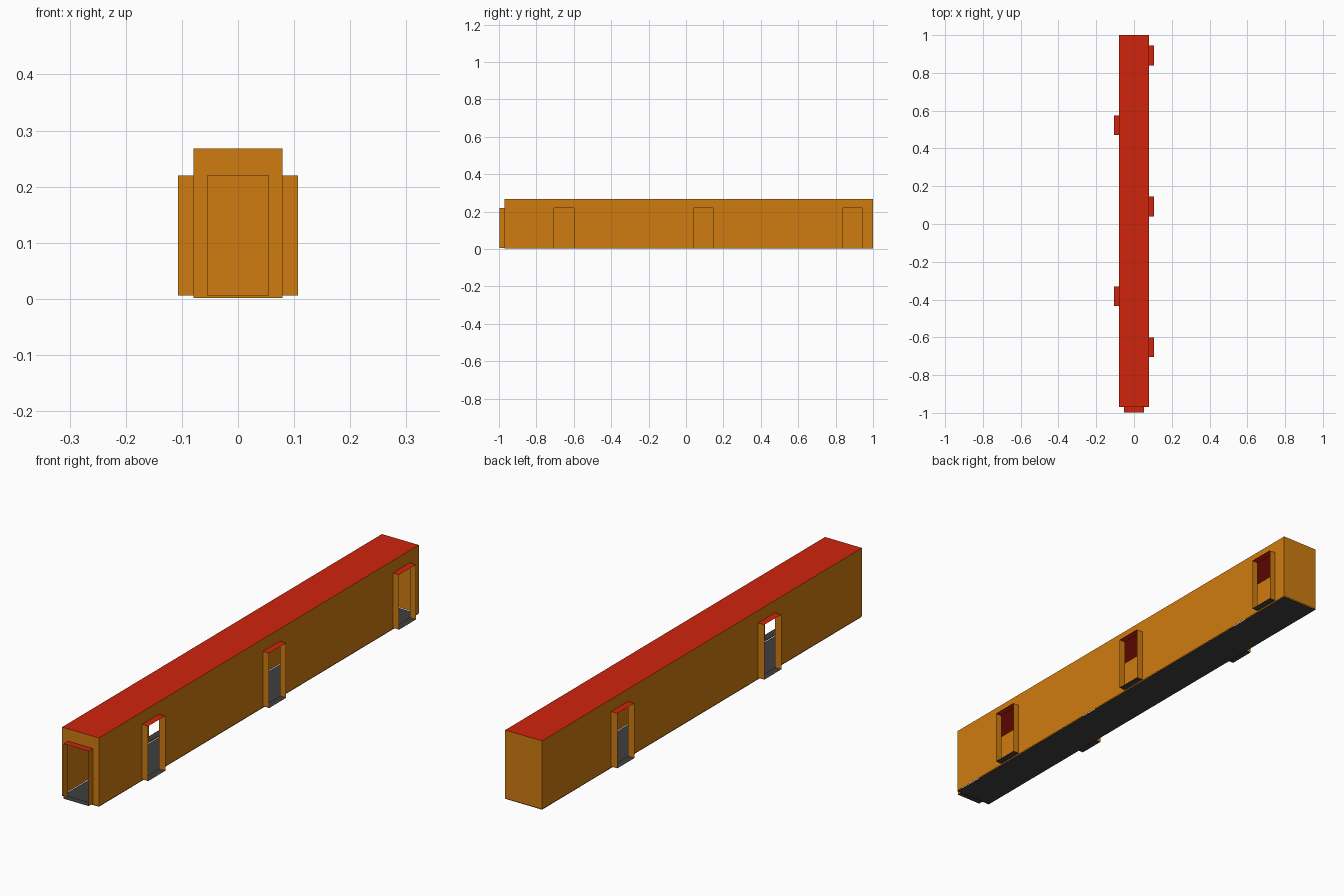
import bpy
import bmesh
from mathutils import Vector

cube = bpy.data.objects.get("Cube")
if cube:
    bpy.data.objects.remove(cube, do_unlink=True)


def material(name, rgb):
    m = bpy.data.materials.new(name)
    m.use_nodes = True
    m.diffuse_color = (*rgb, 1)
    m.node_tree.nodes["Principled BSDF"].inputs["Base Color"].default_value = (*rgb, 1)
    return m


ORANGE = material("orange_wall", (0.63, 0.2, 0.005))
RED = material("red_ceiling", (0.63, 0.017, 0.004))
GREY = material("dark_grey_floor", (0.05, 0.05, 0.05))

HALF_W = 0.0795               # half width of the corridor
FRONT, BACK = -0.97, 1.0      # ends of the corridor
BASE, TOP = 0.002, 0.268      # wall heights
SILL, HEAD = 0.006, 0.22      # doorway heights
DEPTH = 0.027                 # how far each doorway stands out
UP = Vector((0, 0, 1))


def make_object(name, quads, normals, mats):
    """Thin sheets; each quad is turned to face its given normal."""
    bm = bmesh.new()
    for (quad, mat), normal in zip(quads, normals):
        face = bm.faces.new([bm.verts.new(p) for p in quad])
        face.material_index = mat
        face.normal_update()
        if face.normal.dot(normal) < 0:
            face.normal_flip()
    bmesh.ops.remove_doubles(bm, verts=bm.verts, dist=0.0001)
    mesh = bpy.data.meshes.new(name)
    bm.to_mesh(mesh)
    bm.free()
    for m in mats:
        mesh.materials.append(m)
    obj = bpy.data.objects.new(name, mesh)
    bpy.context.collection.objects.link(obj)
    return obj


def wall(name, origin, along, out, start, end, doors):
    """Upright wall with doorway holes, plus a projecting frame at each one."""
    def point(u, d, z):
        return origin + along * u + out * d + UP * z

    cuts = sorted([start, end] + [u for door in doors for u in door])
    rows = [BASE, SILL, HEAD, TOP] if doors else [BASE, TOP]
    quads = []
    for a, b in zip(cuts, cuts[1:]):
        for low, high in zip(rows, rows[1:]):
            if (a, b) in doors and low == SILL:
                continue
            quads.append(([point(a, 0, low), point(b, 0, low),
                           point(b, 0, high), point(a, 0, high)], 0))
    make_object(name, quads, [out] * len(quads), [ORANGE])

    for i, (a, b) in enumerate(doors):
        frame = []
        for u in (a, b):
            frame.append(([point(u, 0, SILL), point(u, DEPTH, SILL),
                           point(u, DEPTH, HEAD), point(u, 0, HEAD)], 0))
        for z, mat in ((HEAD, 1), (SILL, 2)):
            frame.append(([point(a, 0, z), point(b, 0, z),
                           point(b, DEPTH, z), point(a, DEPTH, z)], mat))
        make_object(f"{name}_doorway_{i + 1}", frame,
                    [-along, along, UP, -UP], [ORANGE, RED, GREY])


def slab(name, z, normal, mat):
    corners = [(-HALF_W, FRONT, z), (HALF_W, FRONT, z),
               (HALF_W, BACK, z), (-HALF_W, BACK, z)]
    make_object(name, [(corners, 0)], [normal], [mat])


# Floor and roof
slab("floor", 0, -UP, GREY)
slab("roof", TOP, UP, RED)

# Long side walls with their doorways
X, Y = Vector((1, 0, 0)), Vector((0, 1, 0))
wall("left_wall", X * HALF_W, Y, X, FRONT, BACK,
     [(-0.705, -0.6), (0.04, 0.145), (0.84, 0.945)])
wall("right_wall", X * -HALF_W, Y, -X, FRONT, BACK,
     [(-0.435, -0.33), (0.47, 0.575)])

# End walls: the front is open through a doorway, the back is closed
wall("front_wall", Y * FRONT, X, -Y, -HALF_W, HALF_W, [(-0.054, 0.054)])
wall("back_wall", Y * BACK, X, Y, -HALF_W, HALF_W, [])
